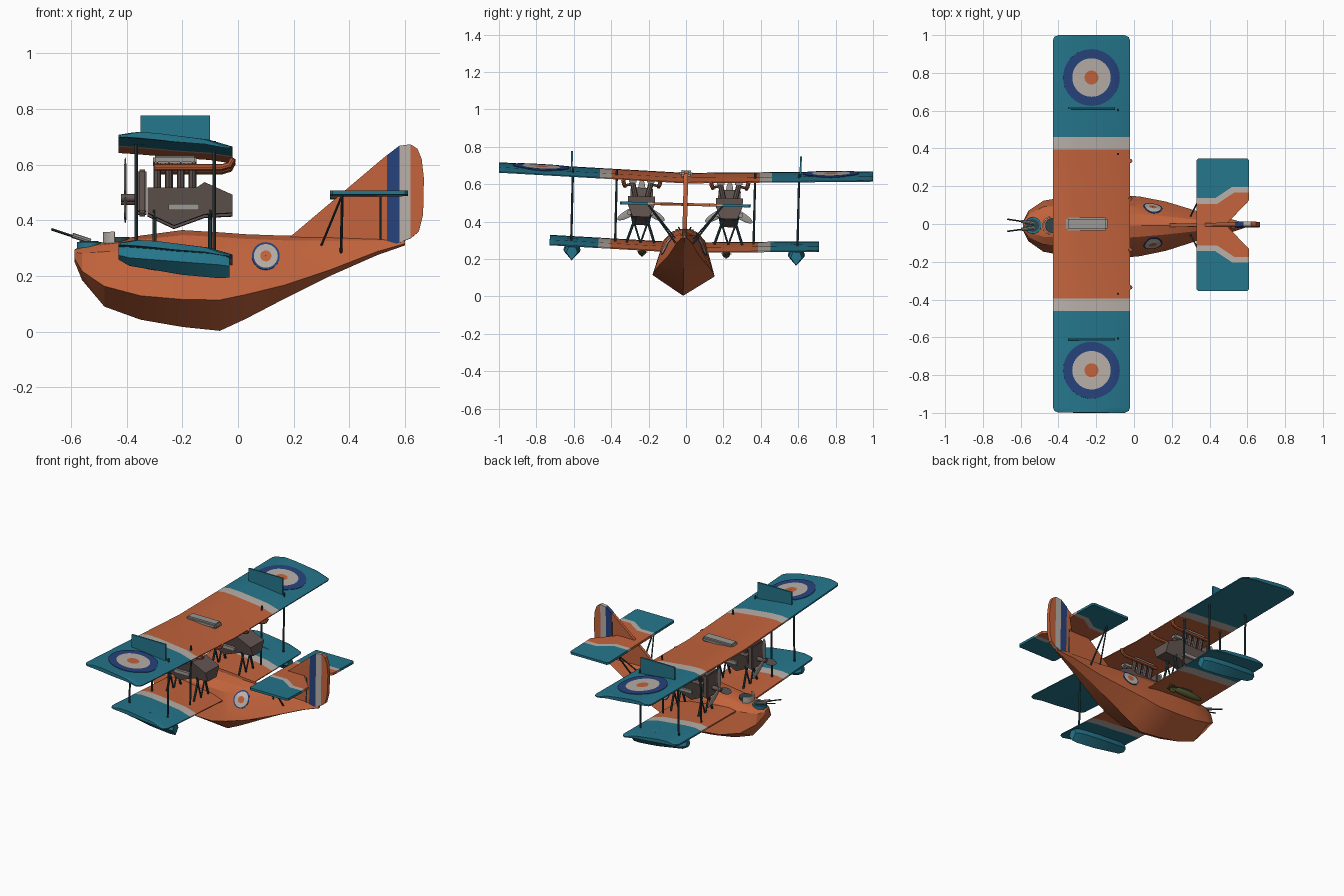
import bpy, bmesh, math
from mathutils import Vector, Matrix
from mathutils.bvhtree import BVHTree

cube = bpy.data.objects.get("Cube")
if cube:
    bpy.data.objects.remove(cube)


def material(name, r, g, b):
    m = bpy.data.materials.new(name)
    m.use_nodes = True
    m.diffuse_color = (r, g, b, 1)
    m.node_tree.nodes["Principled BSDF"].inputs["Base Color"].default_value = (r, g, b, 1)
    return m


ORANGE = material("burnt orange", .54, .125, .045)
TEAL = material("teal", .018, .18, .26)
WHITE = material("off white", .48, .43, .39)
BLUE = material("navy blue", .02, .055, .2)
BROWN = material("engine brown", .13, .095, .085)
METAL = material("pale metal", .33, .31, .29)
DARK = material("dark strut", .03, .06, .07)
OLIVE = material("olive", .09, .1, .025)
parts = []


def finish(name, bm, *mats, rule=None, angle=35):
    """Turn a bmesh into a named, shaded object; rule picks a face's material."""
    bmesh.ops.recalc_face_normals(bm, faces=bm.faces)
    if rule:
        for f in bm.faces:
            f.material_index = rule(f.calc_center_median())
    me = bpy.data.meshes.new(name)
    bm.to_mesh(me)
    bm.free()
    for m in mats:
        me.materials.append(m)
    me.polygons.foreach_set("use_smooth", [True] * len(me.polygons))
    me.set_sharp_from_angle(angle=math.radians(angle))
    ob = bpy.data.objects.new(name, me)
    bpy.context.collection.objects.link(ob)
    parts.append(ob)
    return ob


def loft(rings):
    bm = bmesh.new()
    vs = [[bm.verts.new(p) for p in r] for r in rings]
    n = len(vs[0])
    for a, b in zip(vs, vs[1:]):
        for i in range(n):
            bm.faces.new((a[i], a[(i + 1) % n], b[(i + 1) % n], b[i]))
    bm.faces.new(vs[0])
    bm.faces.new(vs[-1])
    return bm


def box(name, lo, hi, mat, bevel=0):
    lo, hi = Vector(lo), Vector(hi)
    bm = bmesh.new()
    bmesh.ops.create_cube(bm, size=1, matrix=Matrix.Translation((lo + hi) / 2) @ Matrix.Diagonal((*(hi - lo), 1)))
    if bevel:
        bmesh.ops.bevel(bm, geom=bm.edges[:], offset=bevel, segments=2, affect='EDGES')
    return finish(name, bm, mat)


def rod(name, points, r, mat, sides=8):
    """Straight or bent round bar through the points."""
    pts = [Vector(p) for p in points]
    rings = []
    for i, p in enumerate(pts):
        d = (pts[min(i + 1, len(pts) - 1)] - pts[max(i - 1, 0)]).normalized()
        u = d.cross(Vector((0, 1, 0)) if abs(d.y) < .9 else Vector((1, 0, 0))).normalized()
        w = d.cross(u)
        rings.append([p + r * (u * math.cos(t) + w * math.sin(t))
                      for t in (math.tau * k / sides for k in range(sides))])
    return finish(name, loft(rings), mat)


def ball(name, center, size, mat, turn=0):
    bm = bmesh.new()
    bmesh.ops.create_uvsphere(bm, u_segments=16, v_segments=10, radius=1, matrix=Matrix.Translation(center)
                              @ Matrix.Rotation(turn, 4, 'X') @ Matrix.Diagonal((*size, 1)))
    return finish(name, bm, mat, angle=60)


def plate_xz(name, outline, half, mat):
    return finish(name, loft([[(x, y, z) for x, z in outline] for y in (-half, half)]), mat)


def roundel(name, tree, center, direction, radii, mats):
    """Thin painted rings draped on a surface."""
    d = Vector(direction)
    u = Vector((1, 0, 0))
    w = d.cross(u)
    inner = 0
    for r, mat in zip(radii, mats):
        bm = bmesh.new()
        grid = []
        for k in range(5):
            rad = max(inner + (r - inner) * k / 4, .001)
            row = []
            for t in (math.tau * i / 40 for i in range(40)):
                hit, nrm, _, _ = tree.ray_cast(Vector(center) + rad * (u * math.cos(t) + w * math.sin(t)), d)
                row.append(bm.verts.new(hit - d * .004))
            grid.append(row)
        for a, b in zip(grid, grid[1:]):
            for i in range(40):
                j = (i + 1) % 40
                bm.faces.new((a[i], b[i], b[j], a[j]))
        bmesh.ops.recalc_face_normals(bm, faces=bm.faces)
        if sum((f.normal.dot(d) * f.calc_area() for f in bm.faces)) > 0:
            bmesh.ops.reverse_faces(bm, faces=bm.faces)
        faces = bmesh.ops.solidify(bm, geom=bm.faces[:], thickness=.003)
        finish(name + "_" + mat.name.replace(" ", "_"), bm, mat)
        inner = r


# Hull: x, keel z, chine half width, chine z, deck half width, deck z, top z
stations = [
    (-.587, .25, .025, .262, .022, .285, .295), (-.56, .185, .08, .215, .06, .28, .31),
    (-.48, .09, .135, .16, .1, .285, .322), (-.35, .043, .158, .125, .105, .29, .345),
    (-.2, .017, .166, .112, .11, .3, .365), (-.065, .003, .166, .11, .11, .295, .357),
    (.03, .047, .158, .13, .1, .29, .35), (.17, .12, .13, .165, .08, .285, .345),
    (.33, .2, .08, .22, .05, .285, .343), (.5, .275, .04, .287, .025, .305, .338),
    (.6, .31, .008, .316, .006, .322, .33)]
rings = []
for x, zk, wc, zc, wd, zd, zt in stations:
    side = [(wc, zc), (wd, zd), (wd * .6, zd + .7 * (zt - zd))]
    rings.append([(x, 0, zk)] + [(x, w, z) for w, z in side] + [(x, 0, zt)]
                 + [(x, -w, z) for w, z in reversed(side)])
bm = loft(rings)
hull_tree = BVHTree.FromBMesh(bm)
finish("hull", bm, ORANGE, angle=25)

# Wings: chord fraction, top and bottom offset
section = [(0, -.008, -.018), (.12, 0, -.021), (.3, -.003, -.027), (.5, -.012, -.035),
           (.8, -.026, -.043), (1, -.05, -.056)]


def wing(name, span, base):
    half = [(0, 0), (.395, 0), (.46, 0), (span - .03, 0), (span - .01, .008), (span, .03)]
    cuts = [(-y, i) for y, i in reversed(half[1:])] + half
    rings = []
    for y, inset in cuts:
        x0, chord, z = -.43 + inset, .41 - 2 * inset, base + .033 * abs(y)
        rings.append([(x0 + f * chord, y, z + t) for f, t, b in section]
                     + [(x0 + f * chord, y, z + b) for f, t, b in reversed(section)])
    bm = loft(rings)
    tree = BVHTree.FromBMesh(bm)
    finish(name, bm, ORANGE, WHITE, TEAL,
           rule=lambda c: 0 if abs(c.y) < .395 else 1 if abs(c.y) < .46 else 2)
    return tree


upper_tree = wing("upper_wing", 1, .66)
wing("lower_wing", .72, .288)
box("wing_tank", (-.36, -.035, .64), (-.14, .035, .674), METAL, .01)

# Fin and striped rudder
plate_xz("fin", [(.175, .33), (.52, .622), (.535, .634), (.535, .3), (.3, .3)], .009, ORANGE)
plate_xz("rudder_blue", [(.535, .305), (.535, .634), (.58, .668), (.58, .32)], .012, BLUE)
plate_xz("rudder_white", [(.58, .32), (.58, .668), (.62, .673), (.62, .335)], .012, WHITE)
plate_xz("rudder_rear", [(.62, .335), (.62, .673), (.645, .657), (.66, .62), (.668, .55), (.665, .42),
                         (.65, .36)], .012, ORANGE)
rod("rudder_post", [(.512, 0, .3), (.512, 0, .49)], .011, DARK)

# Tailplane panels on each side
panels = {
    "tailplane_inner": (ORANGE, [(.33, 0), (.33, .11), (.44, .11), (.53, .17), (.61, .17), (.61, .13), (.5, .015), (.5, 0)]),
    "tailplane_stripe": (WHITE, [(.33, .11), (.33, .14), (.43, .14), (.52, .2), (.61, .2), (.61, .17), (.53, .17), (.44, .11)]),
    "tailplane_tip": (TEAL, [(.33, .14), (.33, .34), (.34, .35), (.6, .35), (.61, .34), (.61, .2), (.52, .2), (.43, .14)])}

for s, side in ((1, "left"), (-1, "right")):
    for name, (mat, outline) in panels.items():
        finish(f"{name}_{side}", loft([[(x, s * y, z) for x, y in outline] for z in (.484, .499)]), mat)
    rod(f"tail_strut_rear_{side}", [(.37, s * .04, .275), (.375, s * .2, .488)], .005, DARK)
    rod(f"tail_strut_front_{side}", [(.3, s * .05, .31), (.375, s * .2, .488)], .004, DARK)

    # Markings
    roundel(f"wing_roundel_{side}", upper_tree, (-.225, s * .775, 1), (0, 0, -1),
            (.037, .102, .15), (ORANGE, WHITE, BLUE))
    roundel(f"hull_roundel_{side}", hull_tree, (.1, s * .5, .27), (0, -s, 0),
            (.02, .043, .05), (ORANGE, WHITE, BLUE))

    # Wing struts and upright panels
    for place, y in (("outer", .605), ("inner", .37)):
        for x in (-.365, -.085):
            rod(f"{place}_wing_strut_{side}", [(x, s * y, .285), (x, s * y, .67)], .006, DARK)
    box(f"wing_panel_{side}", (-.35, s * .612 - .005, .655), (-.1, s * .612 + .005, .762), TEAL)

    # Wing float: x, bottom, shoulder, top, half width
    rings = []
    for x, zb, zm, zt, w in ((-.43, .245, .26, .29, .02), (-.39, .222, .25, .3, .04),
                             (-.2, .19, .235, .295, .046), (-.07, .178, .225, .27, .042), (-.03, .18, .22, .25, .03)):
        rings.append([(x, s * .6 + k * w, z) for k, z in
                      ((0, zb), (1, zm), (.6, zt), (-.6, zt), (-1, zm))])
    finish(f"wing_float_{side}", loft(rings), TEAL)

    # Bomb under the lower wing
    ball(f"bomb_{side}", (-.23, s * .225, .232), (.12, .021, .021), OLIVE)
    for a in (0, math.pi / 2):
        dy, dz = .026 * math.cos(a) + .002, .026 * math.sin(a) + .002
        box(f"bomb_fin_{side}", (-.14, s * .225 - dy, .232 - dz), (-.1, s * .225 + dy, .232 + dz), OLIVE)
    box(f"bomb_rack_{side}", (-.27, s * .225 - .006, .245), (-.19, s * .225 + .006, .27), DARK)

    # Engine nacelle, narrower towards its base
    ey = s * .235
    profile = [(-.325, .42), (-.23, .375), (-.12, .415), (-.02, .42), (-.02, .485), (-.12, .53),
               (-.15, .51), (-.325, .51)]
    finish(f"nacelle_{side}", loft([[(x, ey + k * (.072 if z > .45 else .045), z) for x, z in profile]
                                    for k in (-1, 1)]), BROWN)
    box(f"radiator_{side}", (-.36, ey - .06, .42), (-.328, ey + .06, .575), BROWN, .006)
    rod(f"propeller_shaft_{side}", [(-.42, ey, .475), (-.33, ey, .475)], .014, BROWN, 12)
    for k in range(3):
        a = math.tau * k / 3
        ball(f"propeller_blade_{side}", (-.405, ey + math.sin(a) * .073, .475 + math.cos(a) * .073),
             (.005, .021, .073), METAL, -a)
    for b in (-1, 1):
        for i in range(4):
            x = -.29 + .042 * i
            rod(f"cylinder_{side}", [(x, ey + b * .025, .5), (x, ey + b * .05, .605)], .014, BROWN)
            rod(f"exhaust_stub_{side}", [(x, ey + b * .05, .595), (x, ey + b * .09, .585)], .007, BROWN, 6)
        box(f"cylinder_head_{side}", (-.305, ey + b * .048 - .02, .597), (-.15, ey + b * .048 + .02, .625), METAL, .006)
        rod(f"exhaust_{side}", [(-.3, ey + b * .09, .583), (-.06, ey + b * .09, .583), (-.03, ey + b * .095, .592),
                                (-.018, ey + b * .1, .615)], .011, ORANGE)
        box(f"cooling_slats_{side}", (-.25, ey + b * .06 - .012, .43), (-.14, ey + b * .06 + .012, .452), METAL)
        for x in (-.3, -.1):
            rod(f"engine_strut_{side}", [(x, ey + b * .075, .28), (x, ey + b * .025, .43)], .007, DARK)
            rod(f"engine_brace_{side}", [(x, ey, .28), (x, ey + b * .05, .43)], .005, DARK)

    # Nose gun
    rod(f"gun_{side}", [(-.53, s * .012, .322), (-.67, s * .032, .368)], .004, DARK)
    rod(f"gun_body_{side}", [(-.53, s * .012, .325), (-.595, s * .021, .346)], .009, METAL)

# Gunner's ring, cockpit and curved windscreen
rod("gunner_ring", [(-.535, 0, .295), (-.535, 0, .322)], .044, TEAL, 20)
rod("gunner_opening", [(-.535, 0, .3), (-.535, 0, .325)], .034, DARK, 20)
rod("cockpit_opening", [(-.43, 0, .3), (-.43, 0, .34)], .04, DARK, 16)
arc = [math.radians(100 + 16 * i) for i in range(11)]
outline = [(r * math.cos(t) - .435, r * math.sin(t)) for r, ts in ((.05, arc), (.043, arc[::-1])) for t in ts]
finish("windscreen", loft([[(x, y, z) for x, y in outline] for z in (.31, .358)]), WHITE)

# Slight bank of the whole aircraft
pivot = Matrix.Translation((0, 0, .65))
bank = pivot @ Matrix.Rotation(-.024, 4, 'X') @ pivot.inverted()
for ob in parts:
    ob.data.transform(bank)
